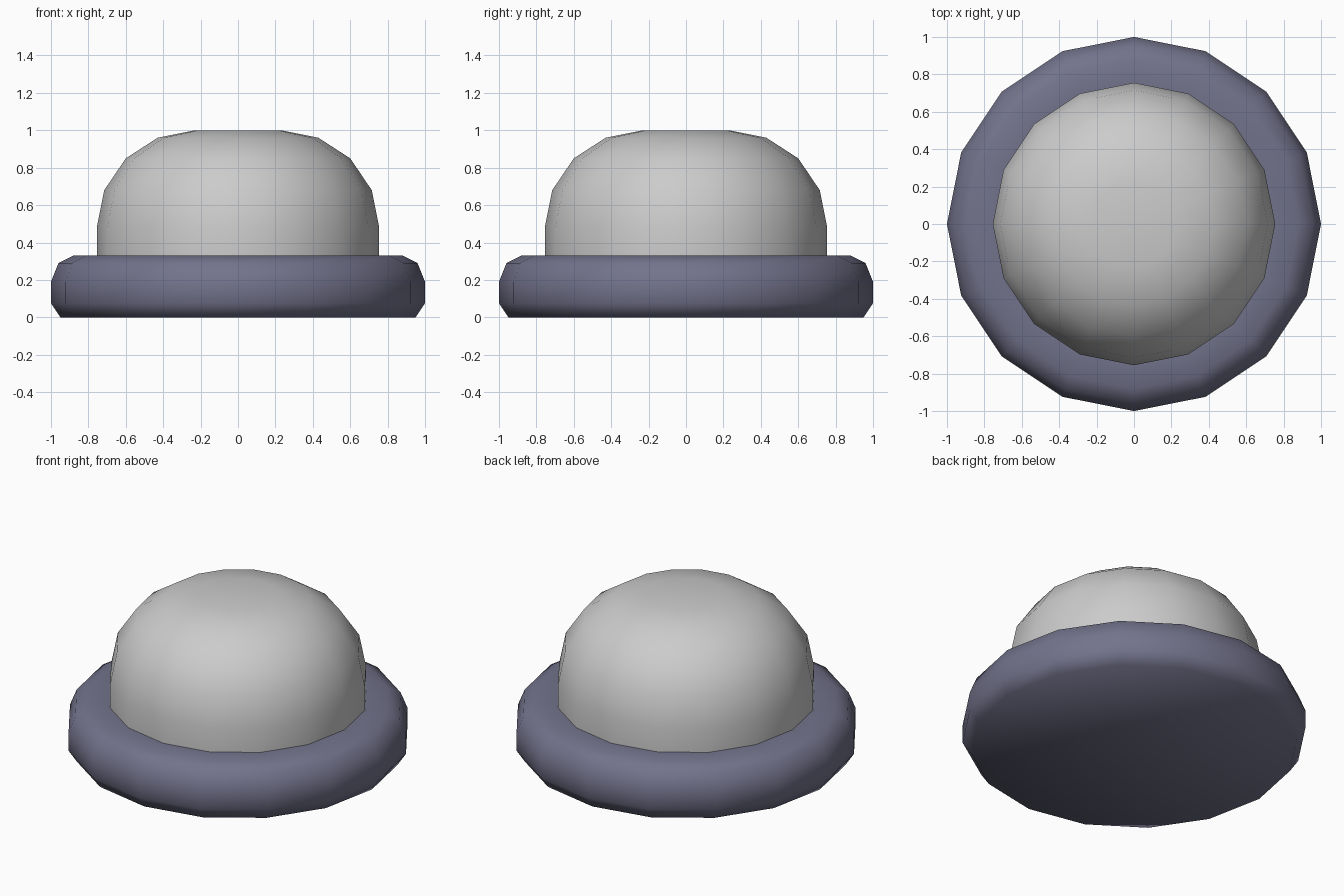
import bpy, bmesh, math

if "Cube" in bpy.data.objects:
    bpy.data.objects.remove(bpy.data.objects["Cube"])

SIDES = 16


def lathe(name, profile, color=None):
    """Revolve (radius, z) points about the z axis; radius 0 makes a pole."""
    bm = bmesh.new()
    rings = []
    for r, z in profile:
        if r == 0:
            rings.append([bm.verts.new((0, 0, z))] * SIDES)
        else:
            rings.append([bm.verts.new((r * math.cos(math.tau * i / SIDES),
                                        r * math.sin(math.tau * i / SIDES), z))
                          for i in range(SIDES)])
    for low, high in zip(rings, rings[1:]):
        for i in range(SIDES):
            j = (i + 1) % SIDES
            corners = dict.fromkeys((low[i], low[j], high[j], high[i]))
            bm.faces.new(list(corners)).smooth = True
    bmesh.ops.recalc_face_normals(bm, faces=bm.faces)
    mesh = bpy.data.meshes.new(name)
    bm.to_mesh(mesh)
    bm.free()
    obj = bpy.data.objects.new(name, mesh)
    bpy.context.collection.objects.link(obj)
    if color:
        mat = bpy.data.materials.new(name + "_paint")
        mat.diffuse_color = color
        mat.use_nodes = True
        mat.node_tree.nodes["Principled BSDF"].inputs["Base Color"].default_value = mat.diffuse_color
        mesh.materials.append(mat)
    return obj


# Rounded dark base ring with closed underside
lathe("base", [(0, 0), (0.95, 0), (1.0, 0.075), (1.0, 0.19), (0.96, 0.29),
               (0.88, 0.33), (0.755, 0.33), (0, 0.33)],
      (0.17, 0.17, 0.26, 1))

# Grey domed button cap
lathe("dome", [(0.755, 0.33), (0.755, 0.48), (0.715, 0.68), (0.60, 0.85),
               (0.43, 0.96), (0.23, 1.0), (0, 1.0)])
